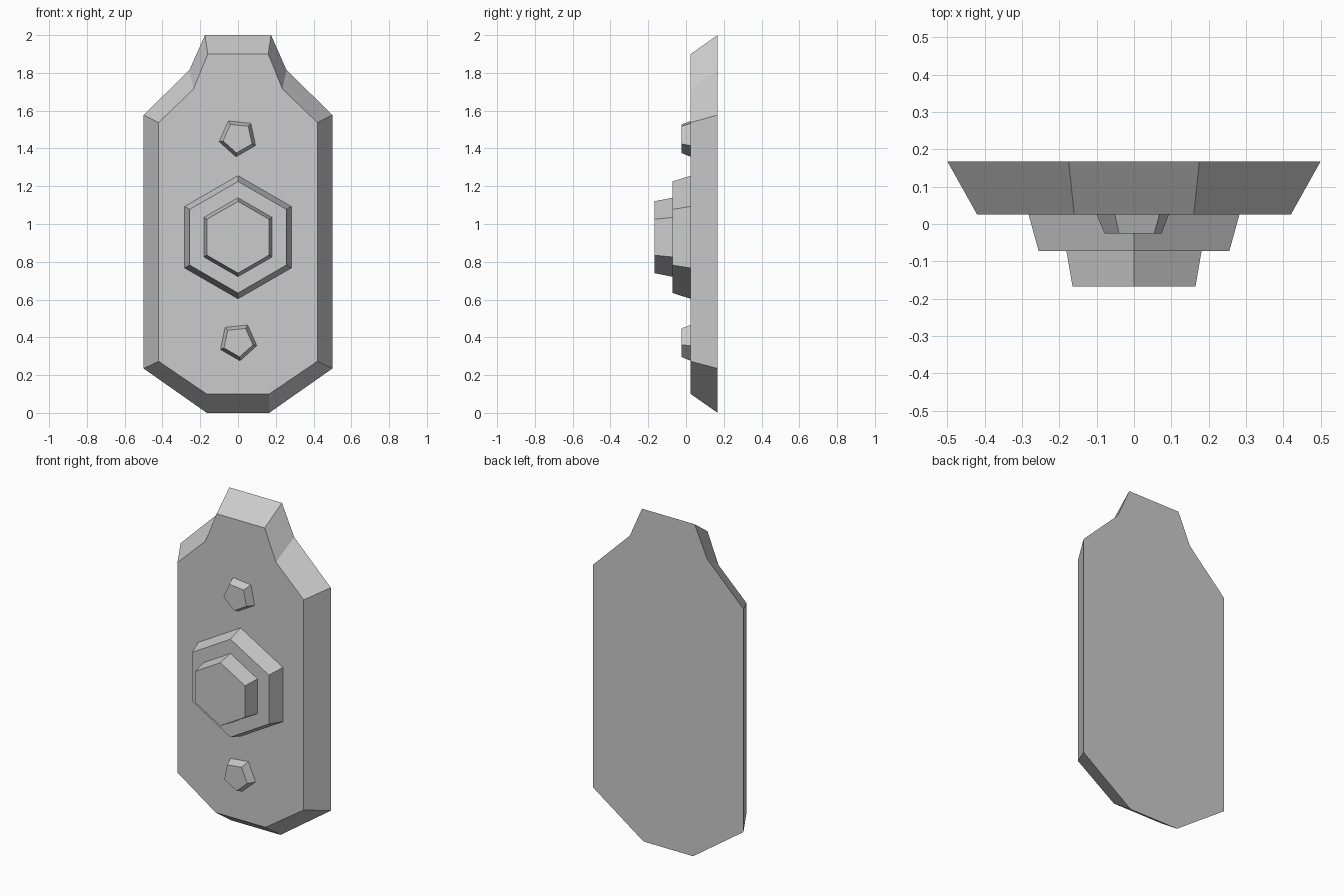
import bpy, bmesh
from math import cos, sin, radians

cube = bpy.data.objects.get("Cube")
if cube:
    bpy.data.objects.remove(cube, do_unlink=True)

GREY = (0.6, 0.6, 0.6, 1)
grey = bpy.data.materials.new("plain grey")
grey.diffuse_color = GREY
grey.use_nodes = True
grey.node_tree.nodes["Principled BSDF"].inputs["Base Color"].default_value = GREY


def tapered_block(name, back, front, y_back, y_front):
    """Solid joining two matching (x, z) outlines at two depths."""
    bm = bmesh.new()
    a = [bm.verts.new((x, y_back, z)) for x, z in back]
    b = [bm.verts.new((x, y_front, z)) for x, z in front]
    bm.faces.new(a)
    bm.faces.new(b)
    for i in range(len(a)):
        j = (i + 1) % len(a)
        bm.faces.new((a[i], a[j], b[j], b[i]))
    bmesh.ops.recalc_face_normals(bm, faces=bm.faces)
    mesh = bpy.data.meshes.new(name)
    bm.to_mesh(mesh)
    bm.free()
    mesh.materials.append(grey)
    obj = bpy.data.objects.new(name, mesh)
    bpy.context.collection.objects.link(obj)
    return obj


def mirrored(half):
    return half + [(-x, z) for x, z in reversed(half)]


def polygon(sides, radius, z, turn):
    angles = [radians(turn + 360 * i / sides) for i in range(sides)]
    return [(radius * cos(t), z + radius * sin(t)) for t in angles]


# Bevelled back plate with a narrow neck at the top
plate_back = mirrored([(0.165, 0), (0.5, 0.235), (0.5, 1.577), (0.257, 1.815), (0.175, 2)])
plate_front = mirrored([(0.165, 0.1), (0.42, 0.273), (0.42, 1.537), (0.235, 1.715), (0.16, 1.9)])
tapered_block("back_plate", plate_back, plate_front, 0.168, 0.025)

# Raised bosses: name, sides, back radius, front radius, height, turn, depths
bosses = [
    ("hex_base", 6, 0.326, 0.295, 0.93, 90, 0.025, -0.072),
    ("hex_button", 6, 0.209, 0.19, 0.93, 90, -0.072, -0.168),
    ("upper_stud", 5, 0.102, 0.081, 1.457, -96, 0.025, -0.025),
    ("lower_stud", 5, 0.102, 0.081, 0.377, -84, 0.025, -0.025),
]
for name, sides, r_back, r_front, z, turn, y_back, y_front in bosses:
    tapered_block(name, polygon(sides, r_back, z, turn),
                  polygon(sides, r_front, z, turn), y_back, y_front)
